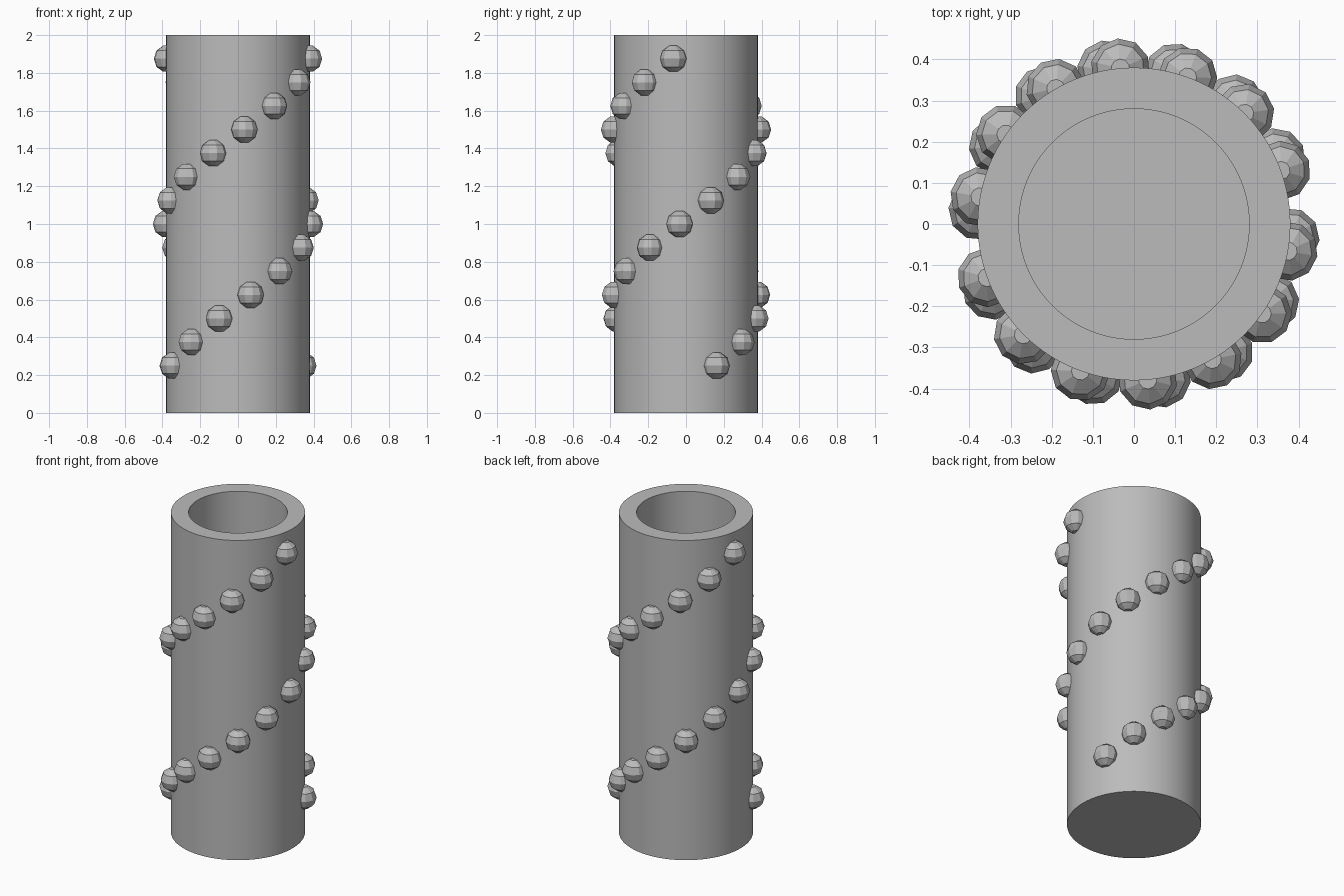
import bpy, bmesh, math
from mathutils import Matrix

if "Cube" in bpy.data.objects:
    bpy.data.objects.remove(bpy.data.objects["Cube"])

RADIUS, BORE, HEIGHT, FLOOR = 0.38, 0.28, 2.0, 0.1
BALL, SIDES, RINGS = 0.0725, 10, 5
STEP_ANGLE, STEP_Z, COUNT = 25, 0.125, 14

grey = bpy.data.materials.new("plain grey")
grey.use_nodes = True
colour = (0.5, 0.5, 0.5, 1)
grey.diffuse_color = colour
grey.node_tree.nodes["Principled BSDF"].inputs["Base Color"].default_value = colour


def lathe(bm, profile, sides):
    """Stack rings of (radius, z) and cap both ends."""
    rings = [[bm.verts.new((r * math.cos(math.tau * k / sides),
                            r * math.sin(math.tau * k / sides), z))
              for k in range(sides)] for r, z in profile]
    for low, high in zip(rings, rings[1:]):
        for k in range(sides):
            n = (k + 1) % sides
            bm.faces.new((low[k], low[n], high[n], high[k]))
    bm.faces.new(rings[0][::-1])
    bm.faces.new(rings[-1])


def finish(bm, name):
    bmesh.ops.recalc_face_normals(bm, faces=bm.faces)
    mesh = bpy.data.meshes.new(name)
    bm.to_mesh(mesh)
    bm.free()
    mesh.materials.append(grey)
    return mesh


def add(name, mesh):
    obj = bpy.data.objects.new(name, mesh)
    bpy.context.collection.objects.link(obj)
    return obj


# Hollow tube with a closed bottom
bm = bmesh.new()
lathe(bm, [(RADIUS, 0), (RADIUS, HEIGHT), (BORE, HEIGHT), (BORE, FLOOR)], 128)
tube = add("tube", finish(bm, "tube"))
bpy.context.view_layer.objects.active = tube
tube.select_set(True)
bpy.ops.object.shade_smooth_by_angle(angle=math.radians(30))
tube.select_set(False)

# Faceted bead with flat poles
bm = bmesh.new()
polar = [math.pi * (i + 0.5) / RINGS for i in range(RINGS)]
lathe(bm, [(BALL * math.sin(a), -BALL * math.cos(a)) for a in polar], SIDES)
bead = finish(bm, "bead")

# Two opposite spirals of beads, each turned to face outward
for strand, start in (("first", 0), ("second", 180)):
    for i in range(1, COUNT + 1):
        obj = add(f"{strand}_spiral_bead_{i}", bead)
        turn = Matrix.Rotation(math.radians(start + STEP_ANGLE * i), 4, "Z")
        obj.matrix_world = turn @ Matrix.Translation((RADIUS, 0, STEP_Z * (i + 1)))
